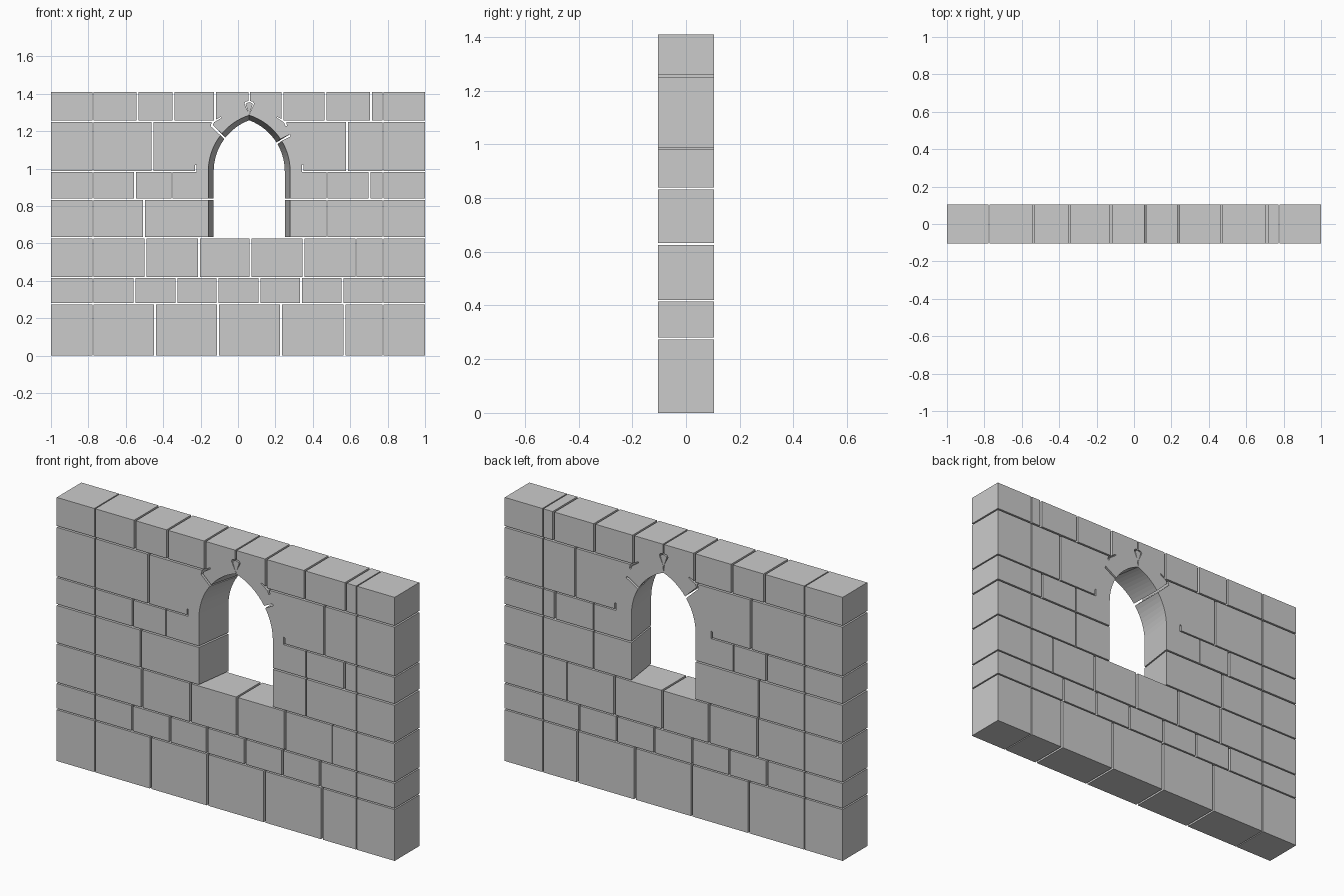
import bpy, bmesh, math

if "Cube" in bpy.data.objects:
    bpy.data.objects.remove(bpy.data.objects["Cube"])

D = 0.104          # half thickness of the wall
CX = 0.06          # centre line of the window
SPRING = 0.985     # height where the arch starts
WF, WB = 0.219, 0.19   # half width of the opening, front and back (splayed)
HF, HB = 0.30, 0.273   # arch rise, front and back


def prism(name, pts):
    """Outline of (x, z) or (front x, front z, back x, back z), run through the wall."""
    pts = [p if len(p) == 4 else (p[0], p[1], p[0], p[1]) for p in pts]
    bm = bmesh.new()
    front = [bm.verts.new((p[0], -D, p[1])) for p in pts]
    back = [bm.verts.new((p[2], D, p[3])) for p in pts]
    n = len(pts)
    bm.faces.new(front)
    bm.faces.new(back[::-1])
    for i in range(n):
        j = (i + 1) % n
        bm.faces.new((front[j], front[i], back[i], back[j]))
    bmesh.ops.recalc_face_normals(bm, faces=bm.faces)
    me = bpy.data.meshes.new(name)
    bm.to_mesh(me)
    bm.free()
    ob = bpy.data.objects.new(name, me)
    bpy.context.collection.objects.link(ob)
    return ob


def arc(t0, t1, side, n=8):
    """Points on one side of the pointed arch, t = 0 at the spring, 1 at the tip."""
    out = []
    for i in range(n + 1):
        t = t0 + (t1 - t0) * i / n
        p = []
        for w, h in ((WF, HF), (WB, HB)):
            r = (w * w + h * h) / (2 * w)
            a = t * math.acos((r - w) / r)
            p += [CX + side * (r * math.cos(a) - (r - w)), SPRING + r * math.sin(a)]
        out.append(tuple(p))
    return out


def stones(name, z0, z1, edges):
    """A run of blocks between joints; each joint is (x, gap)."""
    for (a, ga), (b, gb) in zip(edges, edges[1:]):
        l, r = a + ga / 2, b - gb / 2
        prism(name, [(l, z0), (r, z0), (r, z1), (l, z1)])


def j(*xs, gap=0.011):
    return [(x, gap) for x in xs]


L = [(-1, 0), (-0.775, 0.006)]     # narrow joints of the end blocks
R = [(0.775, 0.006), (1, 0)]

# Full courses below the window
stones("base_block", 0, 0.274, L + j(-0.444, -0.107, 0.23, 0.57) + R)
stones("second_course_block", 0.281, 0.414, L + j(-0.553, -0.329, -0.11, 0.115, 0.337, 0.559) + R)
stones("sill_course_block", 0.421, 0.626, L + j(-0.495, -0.209, 0.067, 0.35) + j(0.631, gap=0.005) + R)

# Courses beside the window
stones("lower_side_block", 0.633, 0.832, L + j(-0.503))
stones("lower_side_block", 0.633, 0.832, j(0.476, gap=0.005) + R)
stones("upper_side_block", 0.84, 0.981, L + j(-0.55) + j(-0.353, gap=0.005))
stones("upper_side_block", 0.84, 0.981, j(0.476, gap=0.005) + j(0.703) + R)
stones("arch_course_block", 0.988, 1.25, L + j(-0.457))
stones("arch_course_block", 0.988, 1.25, j(0.583) + R)
stones("top_block", 1.258, 1.41, L + j(-0.537, -0.345, -0.123))
stones("top_block", 1.258, 1.41, j(0.238, 0.468, 0.711) + R)

# Splayed jamb blocks
for side, outer in ((-1, (-0.498, -0.351)), (1, (0.473, 0.473))):
    xf, xb = CX + side * WF, CX + side * WB
    for x, z0, z1 in ((outer[0], 0.633, 0.832), (outer[1], 0.84, 0.981)):
        prism("jamb_block", [(x, z0), (xf, z0, xb, z0), (xf, z1, xb, z1), (x, z1)])

# Left lower arch stone with its block
foot = 0.979
prism("arch_stone_left",
      [(-0.452, 0.988), (-0.23, 0.988), (-0.23, 1.018), (-0.222, 1.022), (-0.222, foot),
       (CX - WF, foot, CX - WB, foot)]
      + arc(0, 0.52, -1) + [(-0.146, 1.226), (-0.14, 1.25), (-0.452, 1.25)])

# Left upper arch stone, running into the top course
prism("arch_stone_upper_left",
      arc(0.55, 1, -1) + [(0.055, 1.302), (0.034, 1.346), (0.04, 1.357), (0.056, 1.361),
       (0.056, 1.41), (-0.118, 1.41), (-0.118, 1.262), (-0.092, 1.276), (-0.088, 1.271),
       (-0.128, 1.247), (-0.135, 1.232)])

# Right arch stones with a slit joint and the notch above
prism("arch_stone_right",
      [(0.578, 0.988), (0.35, 0.988), (0.35, 1.018), (0.342, 1.022), (0.342, foot),
       (CX + WF, foot, CX + WB, foot)]
      + arc(0, 0.43, 1) + [(0.281, 1.172), (0.277, 1.183)] + arc(0.46, 1, 1)
      + [(0.065, 1.302), (0.086, 1.346), (0.08, 1.357), (0.064, 1.361), (0.064, 1.41),
         (0.233, 1.41), (0.233, 1.264), (0.21, 1.277), (0.207, 1.272),
         (0.246, 1.246), (0.255, 1.225), (0.262, 1.229), (0.258, 1.25), (0.578, 1.25)])

# Small wedge keystone
prism("keystone", [(CX, 1.288), (CX + 0.019, 1.345), (CX + 0.015, 1.35), (CX, 1.355),
                   (CX - 0.015, 1.35), (CX - 0.019, 1.345)])
